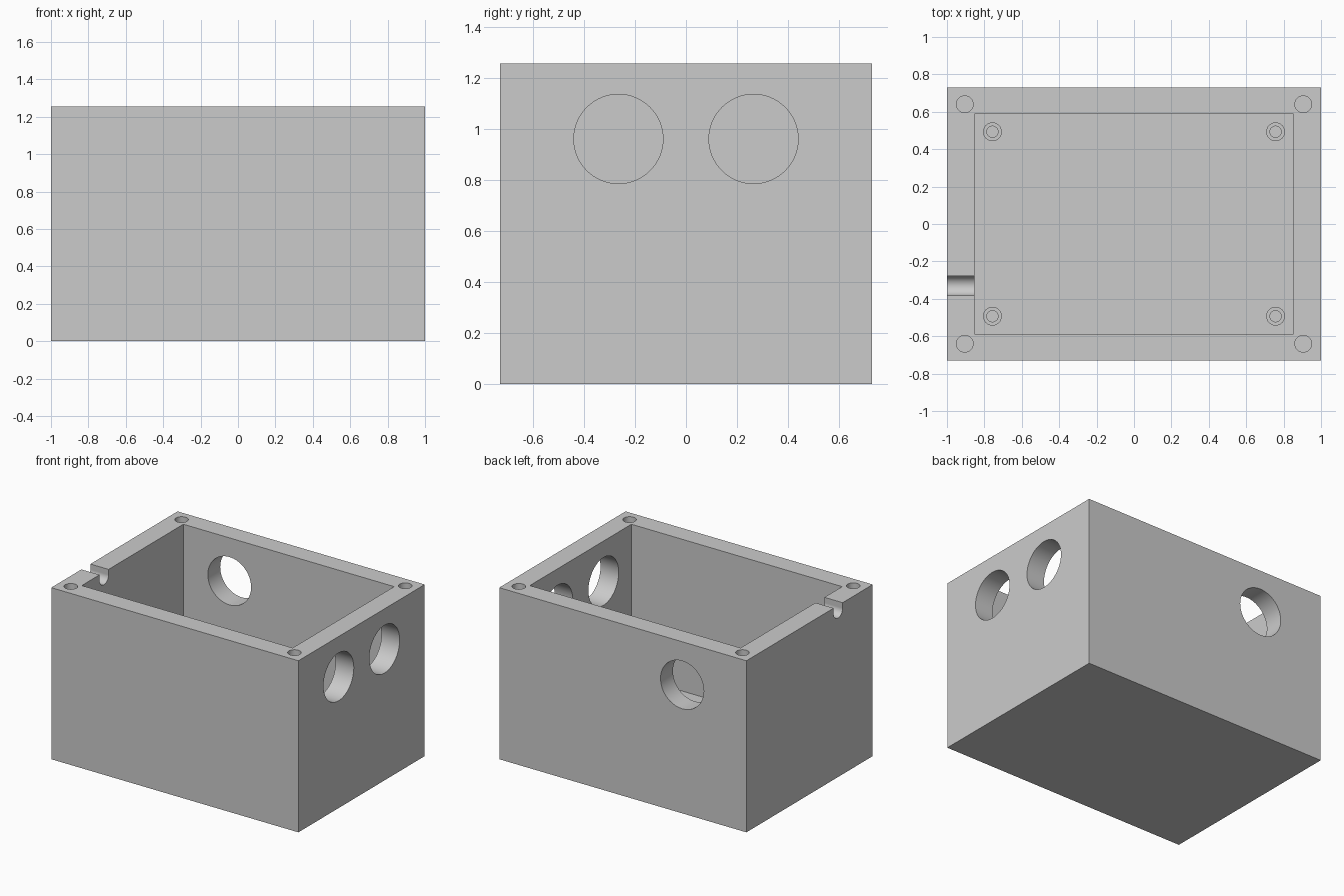
import bpy
from math import radians

cube = bpy.data.objects.get("Cube")
if cube:
    bpy.data.objects.remove(cube, do_unlink=True)

HX, HY, H = 1.0, 0.73, 1.255      # outer half sizes and height
CX, CY, FLOOR = 0.853, 0.587, 0.145  # cavity half sizes and floor level

grey = bpy.data.materials.new("light grey")
grey.use_nodes = True
grey.diffuse_color = (0.6, 0.6, 0.6, 1)
grey.node_tree.nodes["Principled BSDF"].inputs["Base Color"].default_value = (0.6, 0.6, 0.6, 1)


def box(name, lo, hi):
    mid = [(a + b) / 2 for a, b in zip(lo, hi)]
    bpy.ops.mesh.primitive_cube_add(size=1, location=mid)
    ob = bpy.context.object
    ob.name = name
    ob.scale = [b - a for a, b in zip(lo, hi)]
    bpy.ops.object.transform_apply(location=True, rotation=True, scale=True)
    ob.data.materials.append(grey)
    return ob


def cylinder(name, centre, radius, length, axis="Z"):
    turn = {"X": (0, radians(90), 0), "Y": (radians(90), 0, 0), "Z": (0, 0, 0)}[axis]
    bpy.ops.mesh.primitive_cylinder_add(vertices=64, radius=radius, depth=length,
                                        location=centre, rotation=turn)
    ob = bpy.context.object
    ob.name = name
    bpy.ops.object.transform_apply(location=True, rotation=True, scale=True)
    ob.data.materials.append(grey)
    return ob


def cut(target, cutter):
    mod = target.modifiers.new("cut", "BOOLEAN")
    mod.operation = "DIFFERENCE"
    mod.solver = "EXACT"
    mod.object = cutter
    bpy.context.view_layer.objects.active = target
    bpy.ops.object.modifier_apply(modifier=mod.name)
    bpy.data.objects.remove(cutter, do_unlink=True)


def smooth(ob):
    bpy.ops.object.select_all(action="DESELECT")
    ob.select_set(True)
    bpy.context.view_layer.objects.active = ob
    bpy.ops.object.shade_smooth_by_angle(angle=radians(30))


# Open-topped enclosure
body = box("enclosure_body", (-HX, -HY, 0), (HX, HY, H))
cut(body, box("cavity", (-CX, -CY, FLOOR), (CX, CY, H + 0.2)))

# Round ports: two in the +x wall, one in the back wall
for y in (-0.265, 0.265):
    cut(body, cylinder("side_port", (0.93, y, 0.96), 0.175, 0.4, "X"))
cut(body, cylinder("back_port", (-0.48, 0.66, 0.94), 0.175, 0.4, "Y"))

# Round-bottomed cable notch in the rim of the -x wall
NY, NR, NZ = -0.33, 0.052, H - 0.04
cut(body, cylinder("notch_round", (-0.93, NY, NZ), NR, 0.4, "X"))
cut(body, box("notch_slot", (-1.13, NY - NR, NZ), (-0.73, NY + NR, H + 0.1)))

# Blind screw holes in the rim corners
corners = [(sx, sy) for sx in (-1, 1) for sy in (-1, 1)]
for sx, sy in corners:
    cut(body, cylinder("screw_hole", (sx * 0.905, sy * 0.64, H), 0.045, 0.8))
smooth(body)

# Hollow standoffs on the floor
for i, (sx, sy) in enumerate(corners, 1):
    x, y = sx * 0.757, sy * 0.493
    post = cylinder(f"standoff_{i}", (x, y, FLOOR + 0.04), 0.05, 0.12)
    cut(post, cylinder("standoff_hole", (x, y, FLOOR + 0.1), 0.03, 0.18))
    smooth(post)
